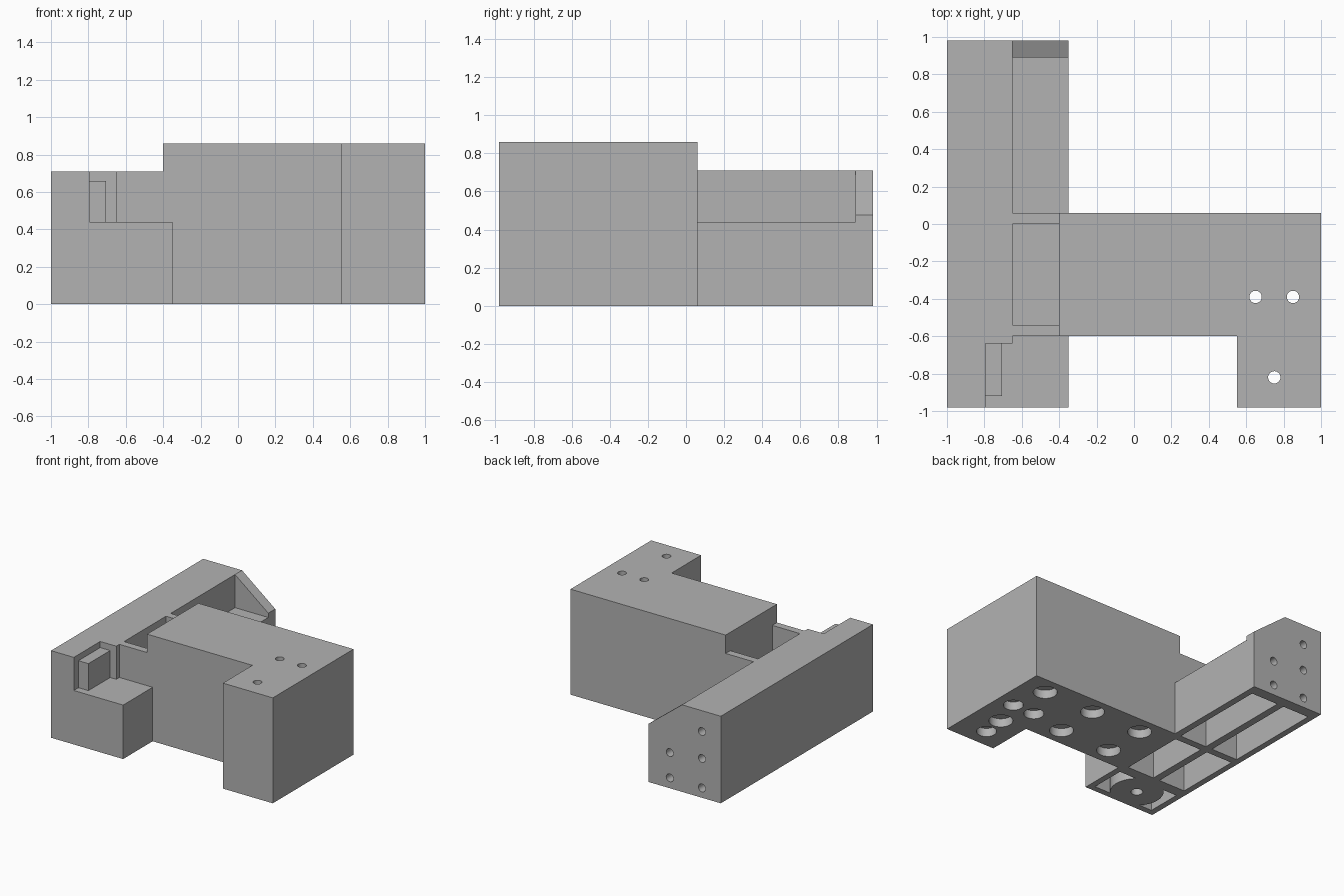
import bpy
import bmesh
from mathutils import Vector

if "Cube" in bpy.data.objects:
    bpy.data.objects.remove(bpy.data.objects["Cube"], do_unlink=True)

grey = bpy.data.materials.new("plain grey")
grey.use_nodes = True
grey.diffuse_color = (0.45, 0.45, 0.45, 1)
grey.node_tree.nodes["Principled BSDF"].inputs["Base Color"].default_value = grey.diffuse_color


def make(name, bm):
    bmesh.ops.recalc_face_normals(bm, faces=bm.faces)
    mesh = bpy.data.meshes.new(name)
    bm.to_mesh(mesh)
    bm.free()
    mesh.materials.append(grey)
    obj = bpy.data.objects.new(name, mesh)
    bpy.context.collection.objects.link(obj)
    return obj


def prism(name, points, offset):
    """Extrude a flat outline along an offset."""
    bm = bmesh.new()
    face = bm.faces.new([bm.verts.new(p) for p in points])
    new = bmesh.ops.extrude_face_region(bm, geom=[face])["geom"]
    bmesh.ops.translate(bm, vec=Vector(offset),
                        verts=[v for v in new if isinstance(v, bmesh.types.BMVert)])
    return make(name, bm)


def box(name, x, y, z):
    outline = [(x[0], y[0]), (x[1], y[0]), (x[1], y[1]), (x[0], y[1])]
    return prism(name, [(a, b, z[0]) for a, b in outline], (0, 0, z[1] - z[0]))


def rod(name, start, end, radius):
    """Cylinder between two points."""
    start, end = Vector(start), Vector(end)
    bm = bmesh.new()
    bmesh.ops.create_cone(bm, cap_ends=True, segments=32, radius1=radius,
                          radius2=radius, depth=(end - start).length)
    turn = (end - start).to_track_quat("Z", "Y").to_matrix()
    bmesh.ops.rotate(bm, verts=bm.verts, matrix=turn)
    bmesh.ops.translate(bm, verts=bm.verts, vec=(start + end) / 2)
    return make(name, bm)


def cut(target, cutter):
    cutter.hide_render = True
    mod = target.modifiers.new("cut", "BOOLEAN")
    mod.operation = "DIFFERENCE"
    mod.solver = "EXACT"
    mod.object = cutter
    bpy.context.view_layer.objects.active = target
    bpy.ops.object.modifier_apply(modifier=mod.name)
    bpy.data.objects.remove(cutter, do_unlink=True)


# Tall L-shaped body
outline = [(-0.4, -0.6), (0.55, -0.6), (0.55, -0.98), (1, -0.98), (1, 0.06), (-0.4, 0.06)]
body = prism("main_body", [(x, y, 0) for x, y in outline], (0, 0, 0.86))

# Screw holes with wide sockets underneath
for x, y in [(0.65, -0.39), (0.85, -0.39), (0.75, -0.82)]:
    cut(body, rod("socket", (x, y, -0.1), (x, y, 0.07), 0.075))
    cut(body, rod("screw_hole", (x, y, -0.1), (x, y, 1), 0.033))

# Blind round sockets in the underside
for x, y in [(0.79, -0.09), (0.77, -0.63), (0.33, -0.09), (0.33, -0.45),
             (-0.13, -0.09), (-0.13, -0.45)]:
    cut(body, rod("blind_socket", (x, y, -0.1), (x, y, 0.07), 0.09))

# Long side rail, stepped down along its inner edge
rail = box("side_rail", (-1, -0.35), (-0.98, 0.98), (0, 0.71))
for x, y, z in [
    ((-0.4, 0), (-0.6, 0.06), (-0.1, 1)),
    ((-0.795, 0), (-1.1, -0.64), (0.44, 1)),
    ((-0.65, 0), (-0.7, -0.6), (0.44, 1)),
    ((-0.65, 0), (0.06, 0.89), (0.44, 1)),
    ((-0.65, -0.4), (-0.54, 0), (0.44, 1)),
]:
    cut(rail, box("step", x, y, z))

# Sloped top of the end wall
slope = [(-0.65, 0.71), (-0.35, 0.475), (-0.2, 0.475), (-0.2, 0.9), (-0.65, 0.9)]
cut(rail, prism("slope", [(x, 0.88, z) for x, z in slope], (0, 0.2, 0)))

# Hollow cells under the rail
for y in [(-0.55, 0), (0.06, 0.89)]:
    cut(rail, box("inner_cell", (-0.65, -0.405), y, (-0.1, 0.39)))
    cut(rail, box("outer_cell", (-0.95, -0.71), y, (-0.1, 0.66)))
cut(rail, box("front_cell", (-0.95, -0.4), (-0.93, -0.64), (-0.1, 0.39)))

# Screw holes through the back wall
for x, z in [(-0.54, 0.29), (-0.54, 0.085), (-0.83, 0.54), (-0.83, 0.32), (-0.83, 0.08)]:
    cut(rail, rod("end_hole", (x, 0.8, z), (x, 1.1, z), 0.032))

# Round boss inside the front cell
boss = rod("round_boss", (-0.69, -0.79, 0), (-0.69, -0.79, 0.4), 0.2)
cut(boss, box("trim", (-1, 0), (-1.2, -0.94), (-1, 1)))
cut(boss, box("trim", (-1, 0), (-0.63, -0.4), (-1, 1)))
cut(boss, rod("boss_hole", (-0.69, -0.79, -0.1), (-0.69, -0.79, 0.1), 0.045))

# Small block standing in the front recess
box("recess_block", (-0.795, -0.705), (-0.92, -0.64), (0.44, 0.66))

# Round walls smooth, corners crisp
for obj in (body, rail, boss):
    bpy.ops.object.select_all(action="DESELECT")
    obj.select_set(True)
    bpy.context.view_layer.objects.active = obj
    bpy.ops.object.shade_smooth_by_angle()
